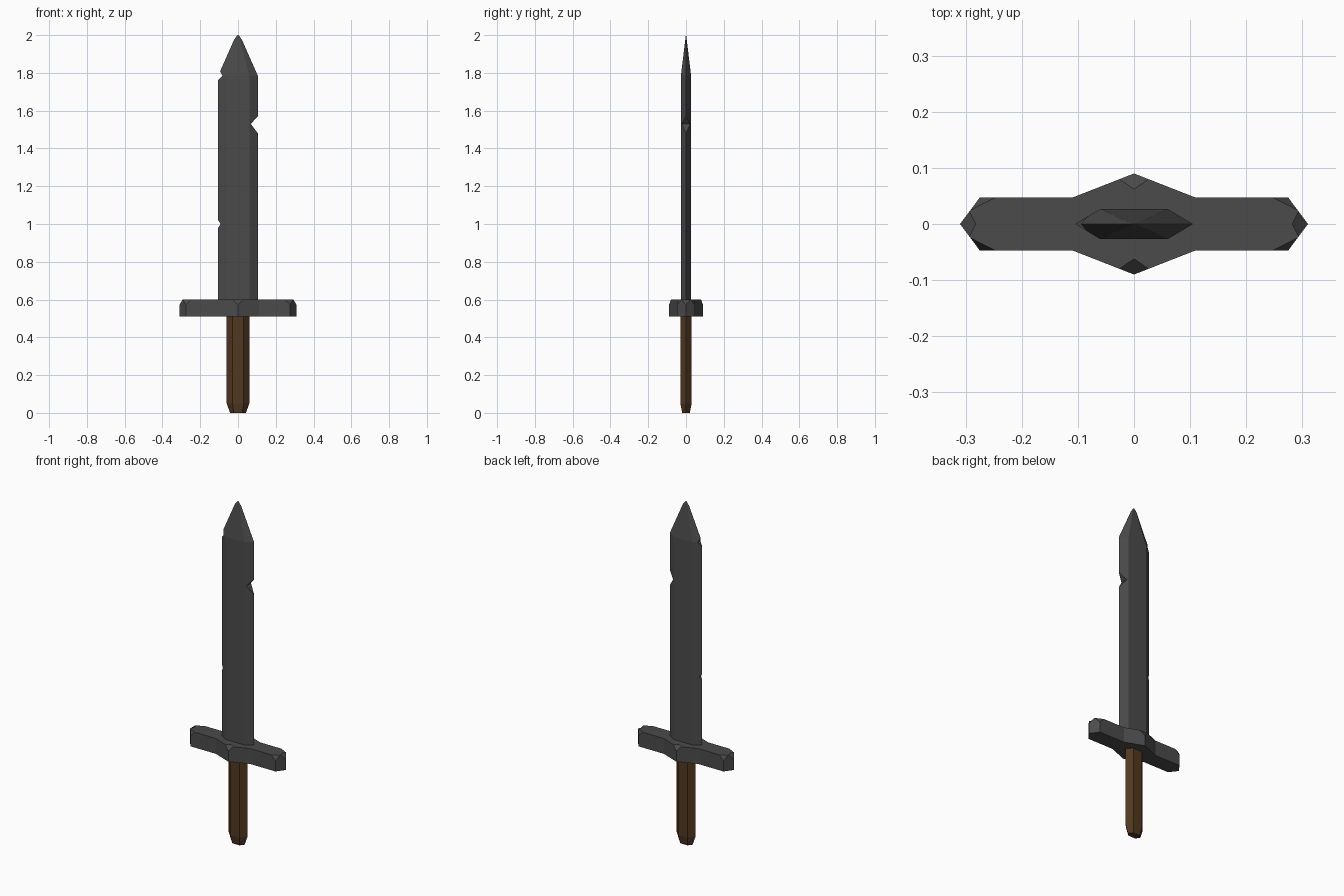
import bpy, bmesh

if "Cube" in bpy.data.objects:
    bpy.data.objects.remove(bpy.data.objects["Cube"])

def material(name, rgb):
    m = bpy.data.materials.new(name)
    m.diffuse_color = (*rgb, 1)
    m.use_nodes = True
    m.node_tree.nodes["Principled BSDF"].inputs["Base Color"].default_value = m.diffuse_color
    return m

iron = material("dark_iron", (0.07, 0.07, 0.07))
wood = material("dark_wood", (0.085, 0.04, 0.014))

def finish(bm, name, mat=None):
    bmesh.ops.recalc_face_normals(bm, faces=bm.faces)
    me = bpy.data.meshes.new(name)
    bm.to_mesh(me)
    bm.free()
    ob = bpy.data.objects.new(name, me)
    bpy.context.collection.objects.link(ob)
    if mat:
        me.materials.append(mat)
    return ob

def loft(name, rings, mat=None):
    """Skin a stack of vertex rings and cap both ends."""
    bm = bmesh.new()
    loops = [[bm.verts.new(p) for p in r] for r in rings]
    n = len(loops[0])
    for a, b in zip(loops, loops[1:]):
        for i in range(n):
            j = (i + 1) % n
            bm.faces.new((a[i], a[j], b[j], b[i]))
    bm.faces.new(loops[0][::-1])
    bm.faces.new(loops[-1])
    return finish(bm, name, mat)

def hexagon(z, edge, flat, y):
    return [(edge, 0, z), (flat, y, z), (-flat, y, z),
            (-edge, 0, z), (-flat, -y, z), (flat, -y, z)]

# Grip: flattened hexagonal handle with a tapered butt
loft("grip", [hexagon(0, 0.042, 0.022, 0.02), hexagon(0.05, 0.06, 0.03, 0.03),
              hexagon(0.53, 0.06, 0.03, 0.03)], wood)

# Blade: hexagonal section drawn to a slightly rounded point
blade = loft("blade", [hexagon(0.57, 0.105, 0.06, 0.027), hexagon(1.785, 0.105, 0.06, 0.027),
                       hexagon(1.975, 0.021, 0.012, 0.004), hexagon(1.99, 0.011, 0.006, 0.002),
                       hexagon(2.0, 0.002, 0.001, 0.0004)], iron)

# Nicks cut out of the blade edges: lower point, root, upper point
nicks = [[(0.105, 1.48), (0.068, 1.53), (0.105, 1.57)],
         [(-0.105, 0.98), (-0.092, 1.0), (-0.105, 1.02)],
         [(-0.105, 1.762), (-0.083, 1.785), (-0.097, 1.812)]]
for k, (lo, root, hi) in enumerate(nicks):
    # run both slopes on past the blade edge
    out = [(root[0] + 2.5 * (p[0] - root[0]), root[1] + 2.5 * (p[1] - root[1])) for p in (lo, hi)]
    profile = [out[0], root, out[1]]
    cutter = loft(f"nick_cutter_{k}", [[(x, y, z) for x, z in profile] for y in (-0.1, 0.1)])
    cutter.hide_render = True
    cutter.hide_set(True)
    mod = blade.modifiers.new("nick", 'BOOLEAN')
    mod.operation = 'DIFFERENCE'
    mod.solver = 'EXACT'
    mod.object = cutter

# Crossguard: diamond-swelled bar with its upper corners chipped
quarter = [(0.31, 0), (0.275, 0.047), (0.11, 0.047), (0, 0.09)]
half = quarter + [(-x, y) for x, y in quarter[-2::-1]]
outline = half + [(x, -y) for x, y in half[-2:0:-1]]
bm = bmesh.new()
low = [bm.verts.new((x, y, 0.51)) for x, y in outline]
top = [bm.verts.new((x, y, 0.60)) for x, y in outline]
centre = bm.verts.new((0, 0, 0.60))
n = len(outline)
bm.faces.new(low[::-1])
for i in range(n):
    j = (i + 1) % n
    bm.faces.new((low[i], low[j], top[j], top[i]))
for s in range(0, n, 3):
    bm.faces.new([centre] + [top[(s + i) % n] for i in range(4)])
chipped = [v for v in top if abs(abs(v.co.x) - 0.11) > 0.01]
bmesh.ops.bevel(bm, geom=chipped, offset=0.028, segments=1, profile=0.5, affect='VERTICES')
finish(bm, "crossguard", iron)
